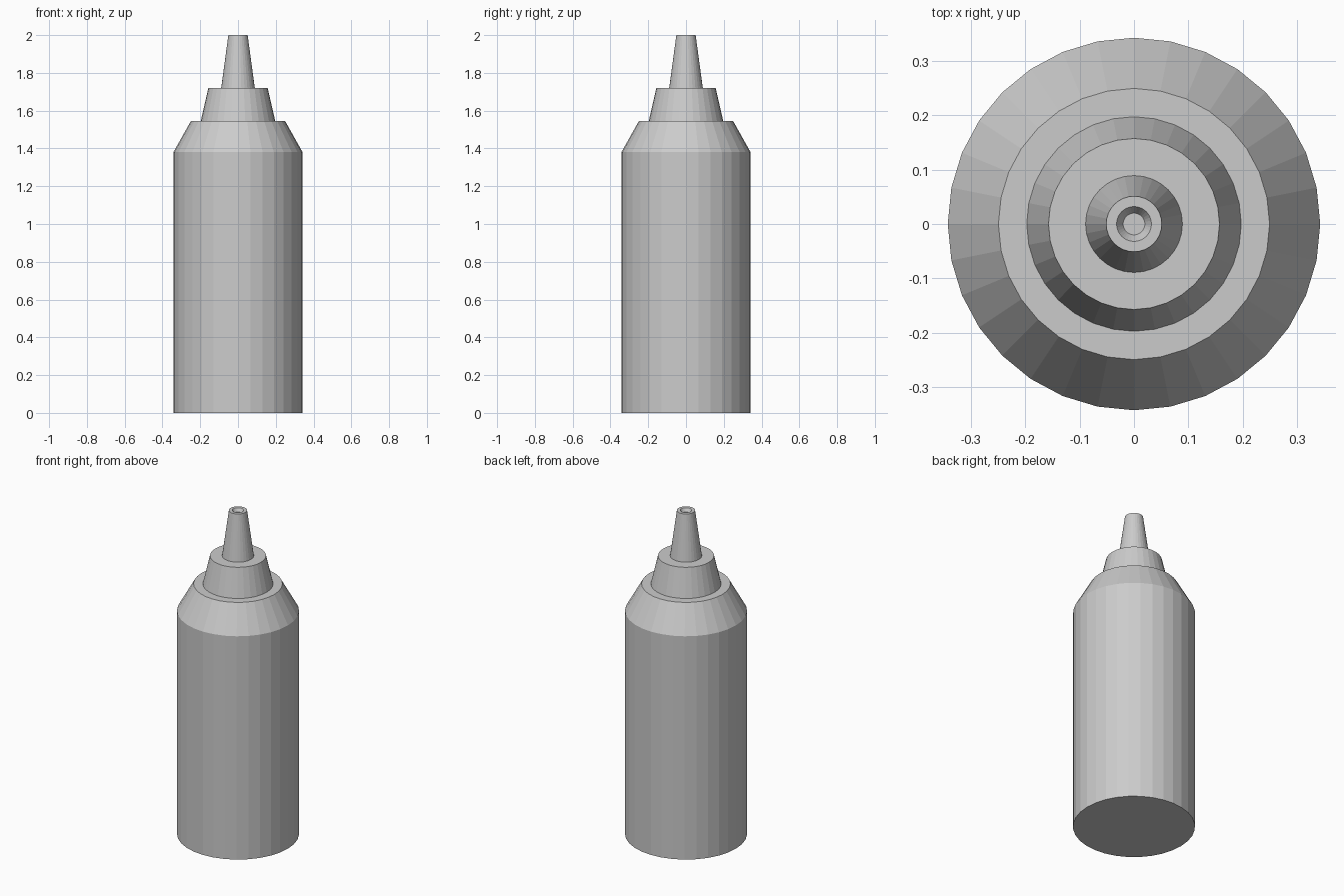
import bpy, bmesh
from math import cos, sin, tau

if "Cube" in bpy.data.objects:
    bpy.data.objects.remove(bpy.data.objects["Cube"])

SIDES = 32


def lathe(name, profile, cap_start=False, cap_end=False):
    """Revolve (radius, height) points around z, with flat facets."""
    bm = bmesh.new()
    rings = [[bm.verts.new((r * cos(tau * i / SIDES), r * sin(tau * i / SIDES), z))
              for i in range(SIDES)] for r, z in profile]
    for low, high in zip(rings, rings[1:]):
        for i in range(SIDES):
            j = (i + 1) % SIDES
            bm.faces.new((low[i], low[j], high[j], high[i]))
    if cap_start:
        bm.faces.new(rings[0][::-1])
    if cap_end:
        bm.faces.new(rings[-1])
    mesh = bpy.data.meshes.new(name)
    bm.to_mesh(mesh)
    bm.free()
    obj = bpy.data.objects.new(name, mesh)
    bpy.context.collection.objects.link(obj)
    return obj


# Bottle body: straight wall, sloped shoulder, flat ledge up to the collar
lathe("bottle_body", [(0.342, 0), (0.342, 1.38), (0.249, 1.546), (0.197, 1.546)],
      cap_start=True)

# Tapered cap collar with flat top up to the nozzle
lathe("cap_collar", [(0.197, 1.546), (0.157, 1.72), (0.089, 1.72)])

# Nozzle: tapered spout with a shallow tapered hole in the tip
lathe("nozzle", [(0.089, 1.72), (0.051, 2.0), (0.032, 2.0), (0.02, 1.98)],
      cap_end=True)
